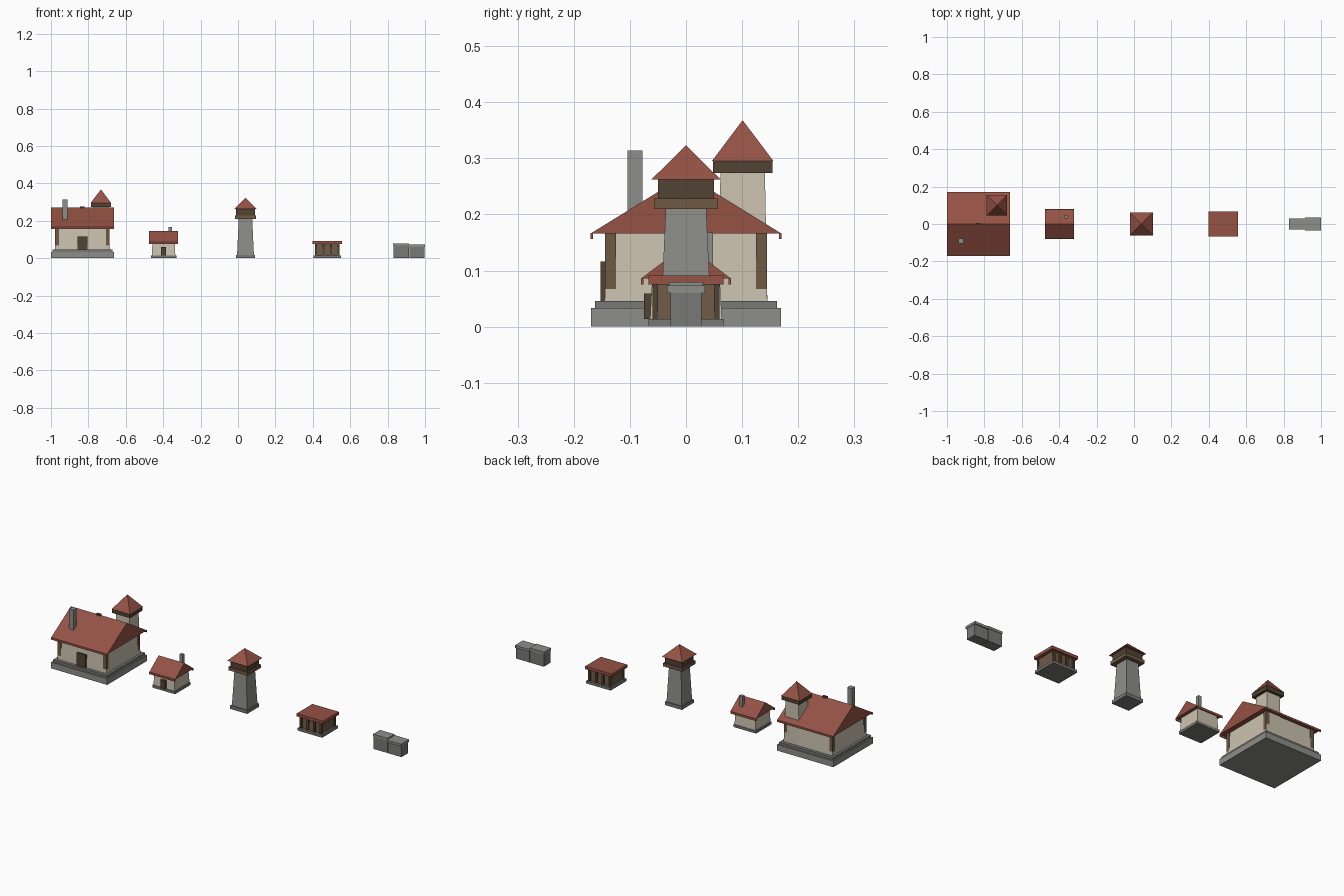
import bpy, bmesh

if "Cube" in bpy.data.objects:
    bpy.data.objects.remove(bpy.data.objects["Cube"])


def material(name, rgb):
    m = bpy.data.materials.new(name)
    m.diffuse_color = (*rgb, 1)
    m.use_nodes = True
    m.node_tree.nodes["Principled BSDF"].inputs["Base Color"].default_value = m.diffuse_color
    return m


ROOF = material("roof_tile", (0.30, 0.085, 0.06))
PLASTER = material("plaster", (0.60, 0.54, 0.43))
WOOD = material("wood", (0.16, 0.10, 0.06))
DARK = material("dark_wood", (0.085, 0.055, 0.035))
STONE = material("stone", (0.27, 0.27, 0.25))
SLATE = material("dark_stone", (0.19, 0.19, 0.18))


def mesh(name, verts, faces, mat):
    me = bpy.data.meshes.new(name)
    me.from_pydata(verts, [], faces)
    bm = bmesh.new()
    bm.from_mesh(me)
    bmesh.ops.recalc_face_normals(bm, faces=bm.faces)
    bm.to_mesh(me)
    bm.free()
    me.materials.append(mat)
    ob = bpy.data.objects.new(name, me)
    bpy.context.collection.objects.link(ob)
    return ob


def block(name, c, half, z0, z1, mat, taper=1.0):
    """Box centred on c in plan, its top scaled by taper."""
    corners = ((-1, -1), (1, -1), (1, 1), (-1, 1))
    v = [(c[0] + sx * half[0] * t, c[1] + sy * half[1] * t, z)
         for z, t in ((z0, 1), (z1, taper)) for sx, sy in corners]
    f = [(0, 1, 2, 3), (4, 5, 6, 7)] + [(i, (i + 1) % 4, (i + 1) % 4 + 4, i + 4) for i in range(4)]
    return mesh(name, v, f, mat)


def pyramid(name, c, r, z0, z1, mat):
    v = [(c[0] + x * r, c[1] + y * r, z0) for x, y in ((-1, -1), (1, -1), (1, 1), (-1, 1))]
    v.append((c[0], c[1], z1))
    return mesh(name, v, [(0, 1, 2, 3)] + [(i, (i + 1) % 4, 4) for i in range(4)], mat)


def gable_roof(name, x, hx, hy, z0, z1, lip):
    """Solid roof prism with a hanging strip along each eave."""
    v = [(x + s * hx, y, z) for s in (-1, 1) for y, z in ((-hy, z0), (hy, z0), (0, z1))]
    mesh(name, v, [(0, 1, 2), (3, 4, 5), (0, 1, 4, 3), (1, 2, 5, 4), (2, 0, 3, 5)], ROOF)
    for s in (-1, 1):
        block(name + "_eave", (x, s * (hy - 0.002)), (hx, 0.002), z0 - lip, z0 + 0.001, ROOF)


# Great hall: stepped base, walls, roof, door, corner posts
hx = -0.832
block("hall_foundation", (hx, 0), (0.168, 0.169), 0, 0.033, STONE)
block("hall_plinth", (hx, 0), (0.161, 0.162), 0.033, 0.046, SLATE)
block("hall_walls", (hx, 0), (0.147, 0.145), 0.046, 0.168, PLASTER, 0.96)
gable_roof("hall_roof", hx, 0.168, 0.17, 0.166, 0.271, 0.01)
block("hall_ridge_cap", (hx, 0), (0.012, 0.006), 0.262, 0.276, DARK)
block("hall_door", (hx, -0.147), (0.027, 0.005), 0.046, 0.116, DARK)
for sx in (-1, 1):
    for sy in (-1, 1):
        block("hall_post", (hx + sx * 0.136, sy * 0.1345), (0.01, 0.0095), 0.055, 0.167, WOOD)
block("hall_chimney", (-0.924, -0.091), (0.0135, 0.0135), 0.17, 0.314, STONE)

# Hall turret at the back corner
tc = (-0.733, 0.101)
block("turret_shaft", tc, (0.044, 0.044), 0.046, 0.276, PLASTER, 0.9)
block("turret_collar", tc, (0.053, 0.053), 0.274, 0.295, DARK)
pyramid("turret_roof", tc, 0.055, 0.295, 0.368, ROOF)

# Cottage
cx = -0.398
block("cottage_base", (cx, 0), (0.068, 0.067), 0, 0.014, SLATE)
block("cottage_walls", (cx, 0), (0.063, 0.064), 0.014, 0.088, PLASTER, 0.94)
gable_roof("cottage_roof", cx, 0.077, 0.08, 0.086, 0.146, 0.011)
block("cottage_door", (cx, -0.067), (0.014, 0.008), 0.014, 0.059, DARK)
block("cottage_chimney", (-0.363, 0.039), (0.009, 0.009), 0.09, 0.168, STONE)

# Watchtower
wc = (0.04, 0)
block("watchtower_base", wc, (0.051, 0.051), 0, 0.018, SLATE)
block("watchtower_shaft", wc, (0.045, 0.045), 0.018, 0.212, STONE, 0.8)
block("watchtower_platform", wc, (0.057, 0.057), 0.21, 0.228, WOOD)
block("watchtower_cabin", wc, (0.05, 0.05), 0.228, 0.262, DARK)
pyramid("watchtower_roof", wc, 0.062, 0.262, 0.323, ROOF)

# Market stall: flat roof on a timber body with posts front and back
mx = 0.477
block("stall_base", (mx, 0), (0.073, 0.067), 0, 0.014, SLATE)
block("stall_body", (mx, 0), (0.064, 0.054), 0.014, 0.076, WOOD, 0.95)
block("stall_roof", (mx, 0), (0.079, 0.067), 0.075, 0.091, ROOF)
for sy in (-1, 1):
    for i in range(4):
        block("stall_post", (mx - 0.06 + 0.04 * i, sy * 0.055), (0.006, 0.005), 0.014, 0.076, DARK)

# Stone wall: two capped sections of differing height
for x, top, cap in ((0.872, 0.080, 0.03), (0.957, 0.073, 0.034)):
    block("wall_section", (x, 0), (0.041, 0.028), 0, top - 0.01, SLATE)
    block("wall_cap", (x, 0), (0.043, cap), top - 0.013, top, STONE)
